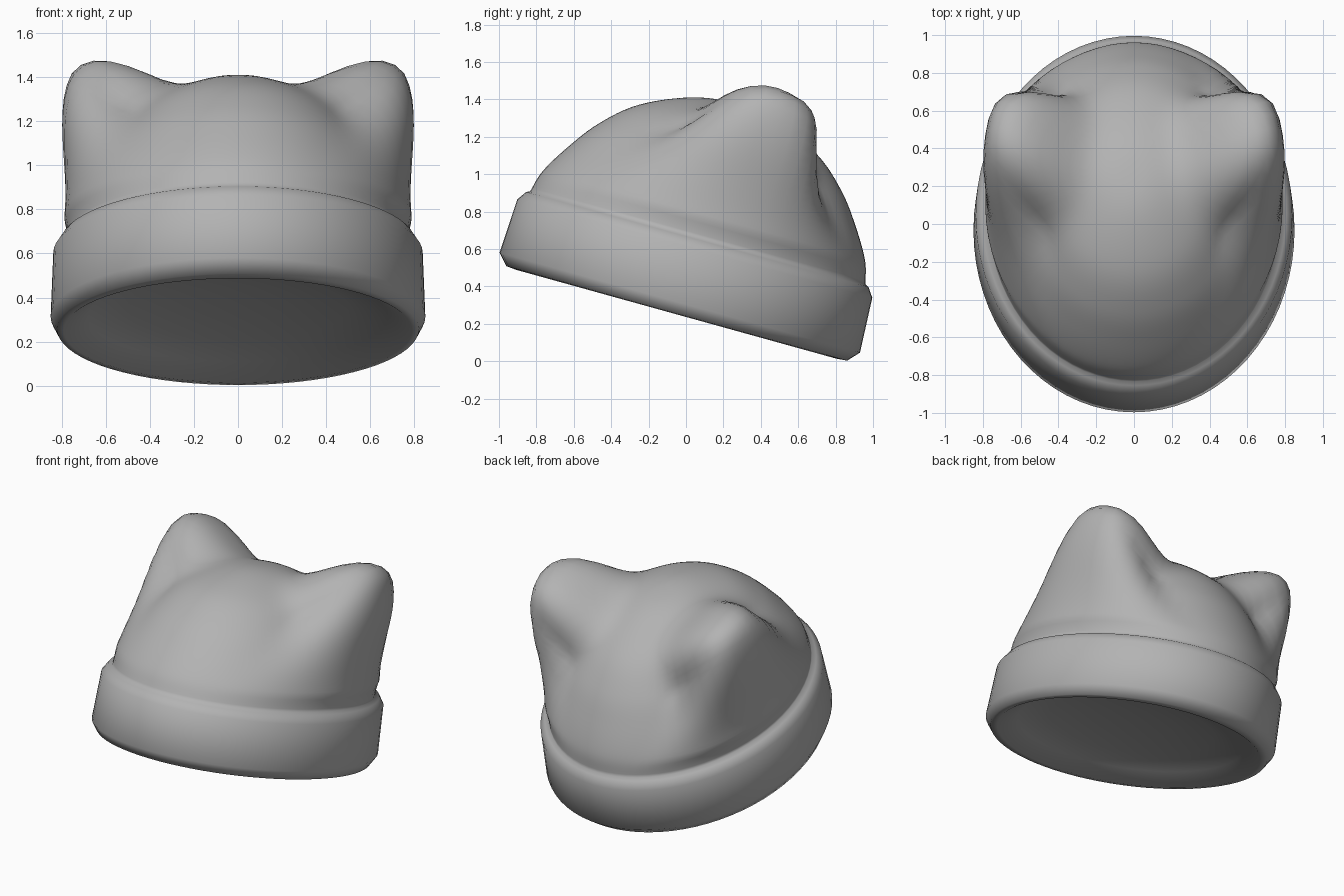
import bpy, bmesh
from math import sin, cos, pi, atan2, asin, degrees, radians, exp
from mathutils import Vector, Matrix

if "Cube" in bpy.data.objects:
    bpy.data.objects.remove(bpy.data.objects["Cube"])

# Whole hat leans back: the brim plane is tilted about x
TILT = Matrix.Translation((0, -0.03, 0.25)) @ Matrix.Rotation(radians(-15.5), 4, 'X')
SHIFT = -0.02
CORE = Vector((0, 0, 0.40))
SEGS = 72


def smooth_profile(pts, steps):
    """Catmull-Rom resample of (half width, half depth, height) rows."""
    p = [Vector(q) for q in pts]
    p = [2 * p[0] - p[1]] + p + [Vector((-p[-2].x, -p[-2].y, p[-2].z))]
    out = []
    for i in range(1, len(p) - 2):
        a, b, c, d = p[i - 1:i + 3]
        for k in range(steps):
            t = k / steps
            out.append(0.5 * (2 * b + (c - a) * t + (2 * a - 5 * b + 4 * c - d) * t * t
                              + (3 * b - a - 3 * c + d) * t ** 3))
    return out


def add_ears(p):
    """Push a crown point outwards where a broad rounded ear grows."""
    if p.z < 0.42:
        return p
    v = p - CORE
    r = v.length
    d = v / r
    a = degrees(atan2(abs(d.x), d.z)) - 40.5
    b = degrees(asin(d.y)) - 12
    # the ear widens into a ridge that runs down to the brim
    b /= 1 + max(0, a) / 28
    q = abs(a / 15.5) ** 2.2 if a < 0 else (a / 22.5) ** 1.5
    q += abs(b / 22) ** 2.6 if b < 0 else (b / 18.5) ** 3
    fade = min(1, (p.z - 0.42) / 0.1)
    return CORE + d * (r + 0.42 * fade * exp(-q))


def lathe(name, rings, bottom, top, material):
    bm = bmesh.new()
    rows = []
    for rx, ry, z in rings:
        row = []
        for i in range(SEGS):
            t = 2 * pi * i / SEGS
            p = Vector((rx * sin(t), SHIFT - ry * cos(t), z))
            row.append(bm.verts.new(TILT @ add_ears(p)))
        rows.append(row)
    for lo, hi in zip(rows, rows[1:]):
        for i in range(SEGS):
            j = (i + 1) % SEGS
            bm.faces.new((lo[i], lo[j], hi[j], hi[i]))
    v0 = bm.verts.new(TILT @ Vector((0, SHIFT, bottom)))
    v1 = bm.verts.new(TILT @ Vector((0, SHIFT, top)))
    for i in range(SEGS):
        j = (i + 1) % SEGS
        bm.faces.new((v0, rows[0][j], rows[0][i]))
        bm.faces.new((rows[-1][i], rows[-1][j], v1))
    for f in bm.faces:
        f.smooth = True
    bmesh.ops.recalc_face_normals(bm, faces=bm.faces)
    me = bpy.data.meshes.new(name)
    bm.to_mesh(me)
    bm.free()
    me.materials.append(material)
    ob = bpy.data.objects.new(name, me)
    bpy.context.collection.objects.link(ob)


# Shallow hollow under the hat
hollow = [(0.25, 0.28, 0.13), (0.5, 0.56, 0.105), (0.68, 0.76, 0.06)]
# Folded brim
brim = [(0.79, 0.885, -0.005), (0.82, 0.945, 0.0), (0.85, 1.0, 0.06),
        (0.838, 0.985, 0.36), (0.805, 0.95, 0.41)]
# Crown
crown = [(0.775, 0.93, 0.42), (0.745, 0.895, 0.54), (0.675, 0.80, 0.70), (0.565, 0.675, 0.865),
         (0.41, 0.495, 1.02), (0.19, 0.23, 1.135), (0, 0, 1.165)]

grey = bpy.data.materials.new("wool_grey")
grey.diffuse_color = (0.45, 0.45, 0.45, 1)
grey.use_nodes = True
grey.node_tree.nodes["Principled BSDF"].inputs["Base Color"].default_value = grey.diffuse_color
lathe("beanie_with_ears", hollow + brim + smooth_profile(crown, 6)[:-1], 0.14, 1.165, grey)
